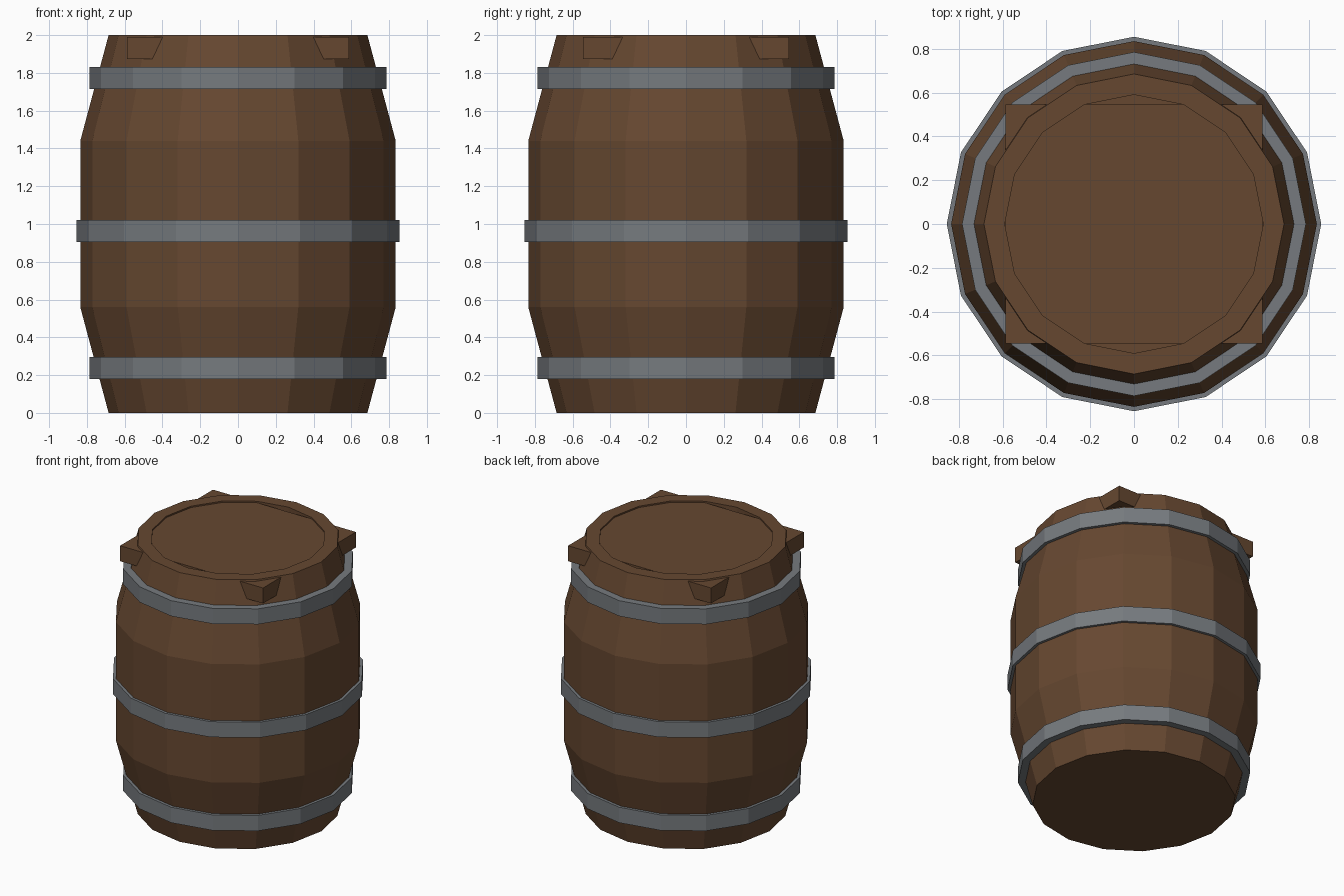
import bpy
import math

SIDES = 16

old = bpy.data.objects.get("Cube")
if old:
    bpy.data.objects.remove(old, do_unlink=True)


def make_material(name, colour):
    mat = bpy.data.materials.new(name)
    mat.use_nodes = True
    mat.diffuse_color = (*colour, 1)
    mat.node_tree.nodes["Principled BSDF"].inputs["Base Color"].default_value = (*colour, 1)
    return mat


def lathe(name, profile, mat, closed=False):
    """Turn a (radius, height) profile round z, listed from bottom to top outside."""
    verts = []
    for radius, z in profile:
        for i in range(SIDES):
            a = math.tau * i / SIDES
            verts.append((radius * math.cos(a), radius * math.sin(a), z))
    rows = len(profile)
    faces = []
    for r in range(rows if closed else rows - 1):
        low, high = r * SIDES, (r + 1) % rows * SIDES
        for i in range(SIDES):
            j = (i + 1) % SIDES
            faces.append((low + i, low + j, high + j, high + i))
    if not closed:
        faces.append(tuple(reversed(range(SIDES))))
        faces.append(tuple(range((rows - 1) * SIDES, rows * SIDES)))
    mesh = bpy.data.meshes.new(name)
    mesh.from_pydata(verts, [], faces)
    mesh.materials.append(mat)
    obj = bpy.data.objects.new(name, mesh)
    bpy.context.collection.objects.link(obj)
    return obj


wood = make_material("brown wood", (0.133, 0.064, 0.030))
iron = make_material("grey iron", (0.180, 0.195, 0.210))

# Staved body with a flat rim and a recessed top
lathe("barrel_body", [(0.685, 0), (0.835, 0.56), (0.835, 1.44), (0.685, 2),
                      (0.59, 2), (0.59, 1.93)], wood)

# Hoops, sunk a little into the staves
for name, z, outer, inner in (("lower_hoop", 0.18, 0.785, 0.72),
                              ("middle_hoop", 0.905, 0.855, 0.82),
                              ("upper_hoop", 1.715, 0.785, 0.72)):
    top = z + 0.115
    lathe(name, [(outer, z), (outer, top), (inner, top), (inner, z)], iron, closed=True)

# Square lid board whose corners poke through the staves
bpy.ops.mesh.primitive_cube_add(size=1, location=(0, 0, 1.932))
lid = bpy.context.object
lid.name = "lid_board"
lid.scale = (1.175, 1.09, 0.115)
bpy.ops.object.transform_apply(location=False, rotation=False, scale=True)
lid.data.materials.append(wood)
